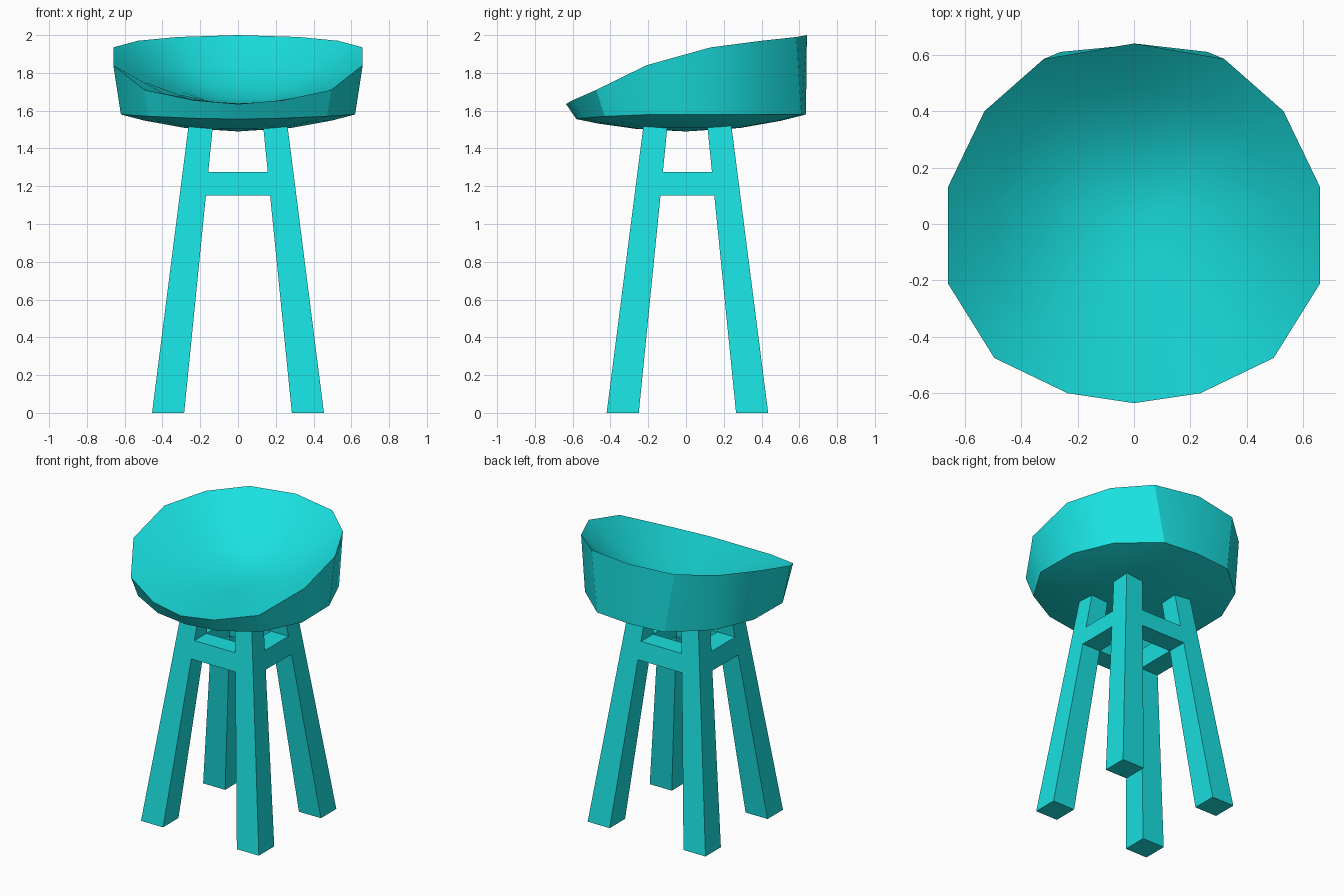
import bpy, bmesh, math
from mathutils import Vector

if "Cube" in bpy.data.objects:
    bpy.data.objects.remove(bpy.data.objects["Cube"])

mat = bpy.data.materials.new("turquoise")
mat.diffuse_color = (0.01, 0.75, 0.75, 1)
mat.use_nodes = True
mat.node_tree.nodes["Principled BSDF"].inputs["Base Color"].default_value = mat.diffuse_color


def make_object(name, bm):
    bmesh.ops.recalc_face_normals(bm, faces=bm.faces)
    mesh = bpy.data.meshes.new(name)
    bm.to_mesh(mesh)
    bm.free()
    mesh.materials.append(mat)
    obj = bpy.data.objects.new(name, mesh)
    bpy.context.collection.objects.link(obj)
    return obj


# Seat: right half of the rim and of the lower edge, listed back to front
rim = [(0, .64, 2.0), (.32, .585, 1.99), (.53, .40, 1.97), (.66, .13, 1.935),
       (.66, -.21, 1.84), (.495, -.475, 1.71), (.235, -.60, 1.655), (0, -.635, 1.635)]
low = [(0, .635, 1.58), (.26, .61, 1.58), (.50, .40, 1.58), (.615, .13, 1.58),
       (.62, -.18, 1.58), (.47, -.43, 1.57), (.235, -.55, 1.56), (0, -.58, 1.555)]


def full_ring(half):
    return half + [(-x, y, z) for x, y, z in half[-2:0:-1]]


def scaled(ring, s, centre_z):
    return [(x * s, y * s, centre_z + (z - centre_z) * s ** 2) for x, y, z in ring]


rim, low = full_ring(rim), full_ring(low)
dish_z, base_z = 1.64, 1.49
rings = [scaled(rim, s, dish_z) for s in (.25, .5, .75, 1)]
rings += [scaled(low, s, base_z) for s in (1, .8, .45)]
bm = bmesh.new()
loops = [[bm.verts.new(p) for p in r] for r in rings]
n = len(rim)
for a, b in zip(loops, loops[1:]):
    for i in range(n):
        j = (i + 1) % n
        bm.faces.new((a[i], a[j], b[j], b[i]))
for loop, z in ((loops[0], dish_z), (loops[-1], base_z)):
    c = bm.verts.new((0, 0, z))
    for i in range(n):
        bm.faces.new((loop[i], loop[(i + 1) % n], c))
seat = make_object("seat", bm)
bpy.context.view_layer.objects.active = seat
seat.select_set(True)
bpy.ops.object.shade_smooth_by_angle(angle=math.radians(32))
seat.select_set(False)


# Tapered frame: half-widths of the leg faces at a given height
def span_x(z):
    return .285 - .1 * z, .455 - .127 * z


def span_y(z):
    return .2575 - .1 * z, .4275 - .128 * z


def tapered_block(name, z0, z1, x_range, y_range):
    bm = bmesh.new()
    quads = []
    for z in (z0, z1):
        (xa, xb), (ya, yb) = x_range(z), y_range(z)
        corners = [(xa, ya), (xb, ya), (xb, yb), (xa, yb)]
        quads.append([bm.verts.new((x, y + .0075, z)) for x, y in corners])
    a, b = quads
    bm.faces.new(a)
    bm.faces.new(b)
    for i in range(4):
        j = (i + 1) % 4
        bm.faces.new((a[i], a[j], b[j], b[i]))
    make_object(name, bm)


def side(span, sign):
    return lambda z: [sign * v for v in span(z)]


def between(span):
    return lambda z: (-span(z)[0], span(z)[0])


# Four legs
for sx, xn in ((-1, "left"), (1, "right")):
    for sy, yn in ((-1, "front"), (1, "back")):
        tapered_block(f"{yn}_{xn}_leg", 0, 1.53, side(span_x, sx), side(span_y, sy))

# Four stretchers flush with the legs
for s, xn, yn in ((-1, "left", "front"), (1, "right", "back")):
    tapered_block(f"{xn}_stretcher", 1.15, 1.275, side(span_x, s), between(span_y))
    tapered_block(f"{yn}_stretcher", 1.15, 1.275, between(span_x), side(span_y, s))
